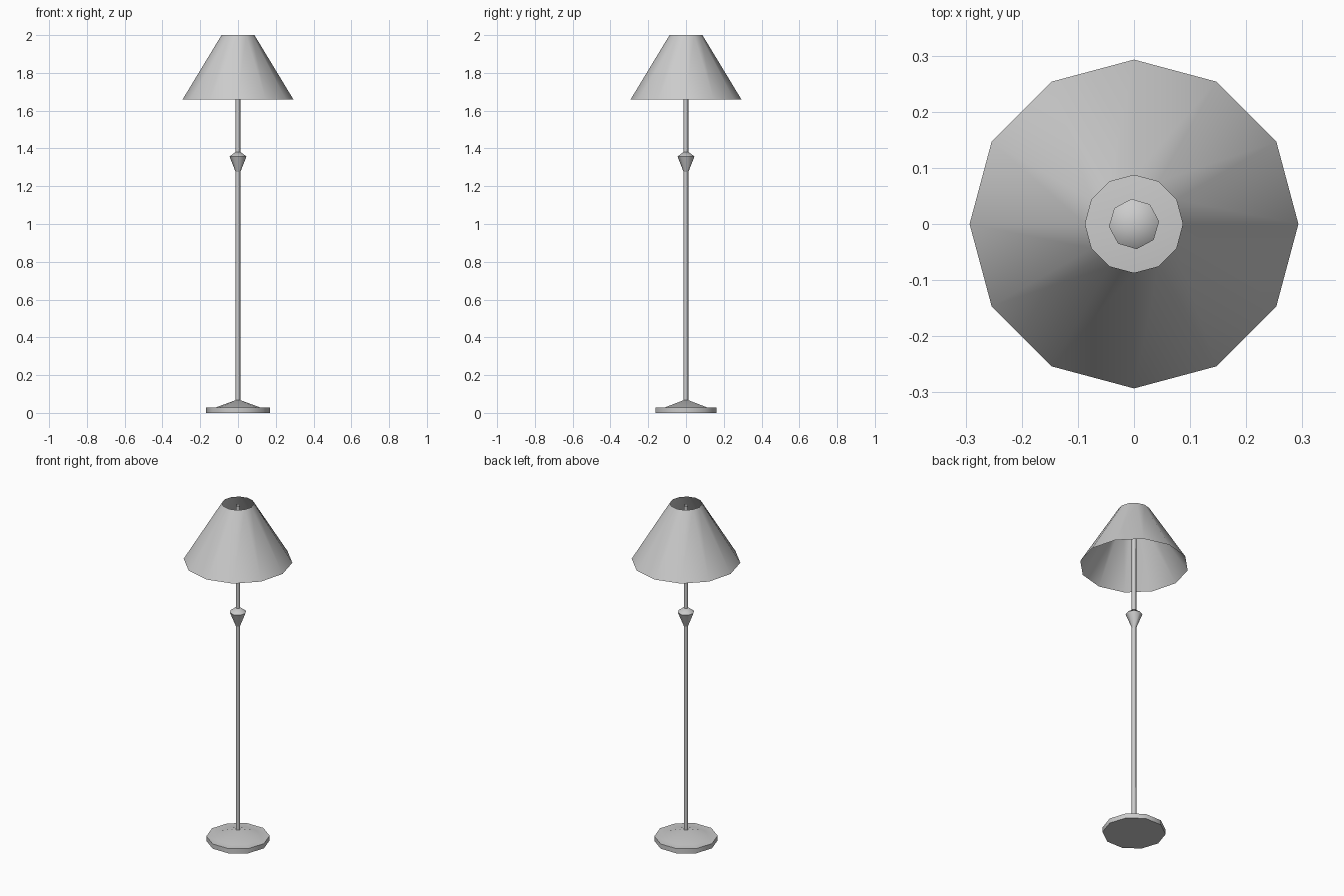
import bpy, bmesh
from math import cos, sin, tau, radians

if "Cube" in bpy.data.objects:
    bpy.data.objects.remove(bpy.data.objects["Cube"])


def lathe(name, profile, sides, turn=0.0):
    """Revolve (radius, z) points around z; a zero radius becomes a single tip."""
    bm = bmesh.new()
    rings = []
    for r, z in profile:
        if r == 0:
            rings.append([bm.verts.new((0, 0, z))] * sides)
        else:
            rings.append([bm.verts.new((r * cos(turn + tau * i / sides),
                                        r * sin(turn + tau * i / sides), z))
                          for i in range(sides)])
    for a, b in zip(rings, rings[1:]):
        for i in range(sides):
            j = (i + 1) % sides
            corners = list(dict.fromkeys((a[i], a[j], b[j], b[i])))
            bm.faces.new(corners)
    mesh = bpy.data.meshes.new(name)
    bm.to_mesh(mesh)
    bm.free()
    obj = bpy.data.objects.new(name, mesh)
    bpy.context.collection.objects.link(obj)
    bpy.ops.object.select_all(action='DESELECT')
    obj.select_set(True)
    bpy.context.view_layer.objects.active = obj
    bpy.ops.object.shade_smooth_by_angle(angle=radians(50))
    return obj


# Weighted foot: flat disc rising to a shallow cone
lathe("base", [(0, 0), (0.17, 0), (0.17, 0.028), (0.12, 0.028), (0, 0.072)], 10)

# Slim tubular pole, open at the top
lathe("pole", [(0.0125, 0.05), (0.0125, 1.99)], 8, radians(6))

# Faceted knob around the pole
lathe("knob", [(0.0125, 1.275), (0.045, 1.357), (0, 1.392)], 8, radians(6))

# Open conical shade
lathe("shade", [(0.293, 1.66), (0.087, 2.0)], 12)
